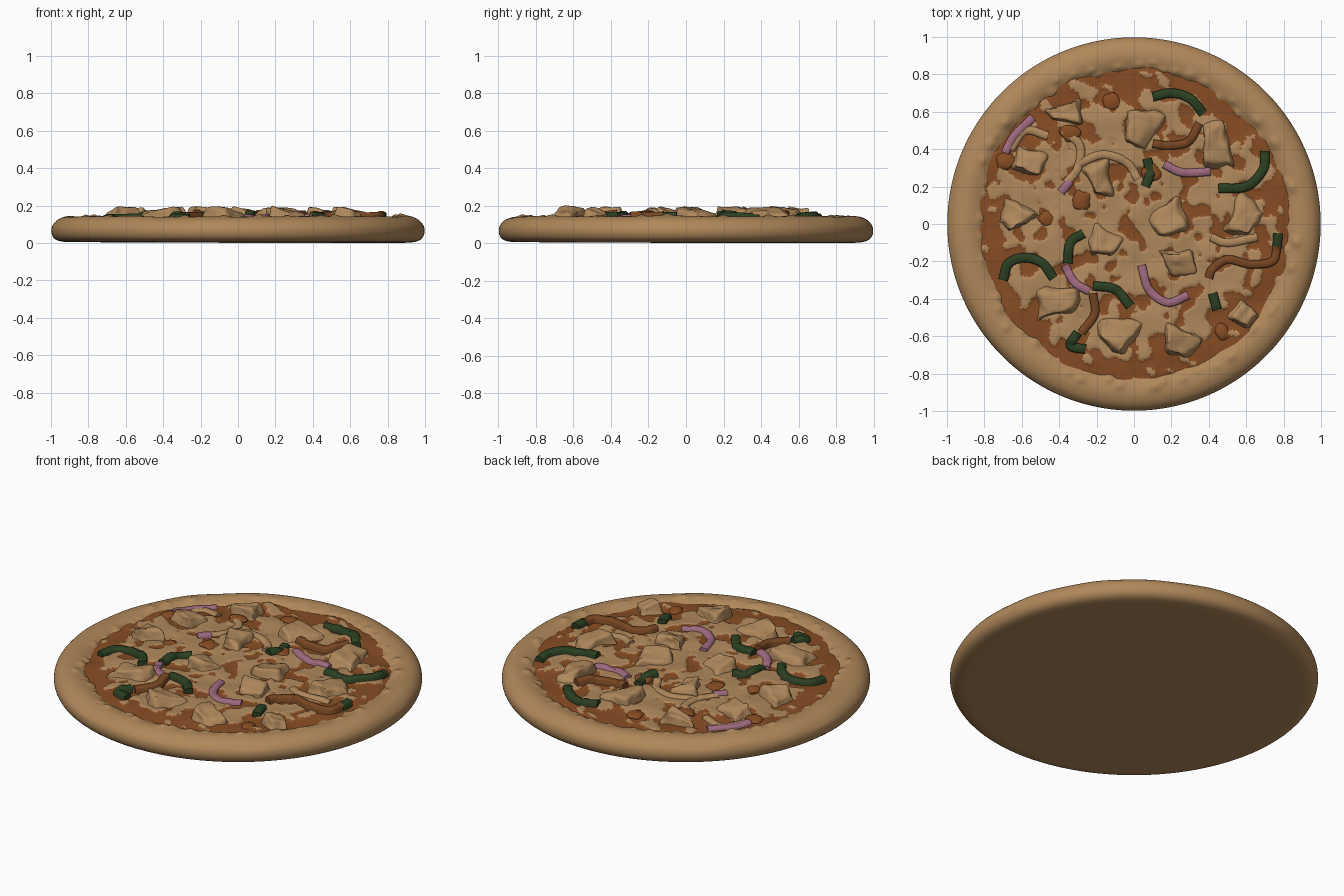
import bpy, bmesh, math, random
from mathutils import Vector, noise

if "Cube" in bpy.data.objects:
    bpy.data.objects.remove(bpy.data.objects["Cube"])

random.seed(4)


def material(name, rgb):
    m = bpy.data.materials.new(name)
    m.diffuse_color = (*rgb, 1)
    m.use_nodes = True
    m.node_tree.nodes["Principled BSDF"].inputs["Base Color"].default_value = m.diffuse_color
    return m


CRUST = material("baked_crust", (0.435, 0.245, 0.102))
CHEESE = material("melted_cheese", (0.435, 0.248, 0.107))
SAUCE = material("tomato_sauce", (0.24, 0.073, 0.017))
GREEN = material("green_pepper_skin", (0.024, 0.05, 0.015))
BROWN = material("roasted_pepper", (0.19, 0.062, 0.016))
ONION = material("red_onion", (0.35, 0.145, 0.215))
CHICKEN = material("chicken", (0.435, 0.248, 0.107))


def finish(bm, name, *mats, angle=60):
    bmesh.ops.recalc_face_normals(bm, faces=bm.faces)
    me = bpy.data.meshes.new(name)
    bm.to_mesh(me)
    bm.free()
    ob = bpy.data.objects.new(name, me)
    bpy.context.collection.objects.link(ob)
    for m in mats:
        me.materials.append(m)
    bpy.ops.object.select_all(action='DESELECT')
    ob.select_set(True)
    bpy.context.view_layer.objects.active = ob
    bpy.ops.object.shade_smooth_by_angle(angle=math.radians(angle))
    return ob


def cheese_amount(x, y):
    """Positive where cheese covers the sauce; thins out towards the rim."""
    p = Vector((0.8 * x - 0.6 * y + 2, 0.6 * x + 0.8 * y, 0.45 * x + 0.3 * y + 0.3))
    n = noise.noise(p * 11) + 0.35 * noise.noise(p * 22 + Vector((5, 3, 1)))
    return n + 0.17 - 0.6 * (math.hypot(x, y) / 0.8) ** 9


def surface(x, y):
    p = Vector((x, y, 0.7))
    r = math.hypot(x, y)
    lift = max(0, min(1, 0.5 + cheese_amount(x, y) * 4))
    return 0.132 - 0.018 * r ** 4 + 0.009 * lift + 0.014 * noise.noise(p * 6)


def spline(pts, steps=8):
    """Smooth path through the points."""
    p = [pts[0] * 2 - pts[1]] + pts + [pts[-1] * 2 - pts[-2]]
    out = []
    for i in range(1, len(p) - 2):
        a, b, c, d = p[i - 1:i + 3]
        for s in range(steps):
            t = s / steps
            out.append(0.5 * (2 * b + (c - a) * t + (2 * a - 5 * b + 4 * c - d) * t * t
                              + (3 * b - a - 3 * c + d) * t ** 3))
    return out + [pts[-1]]


def lathe(rings, seg, zfun):
    """Rings of vertices from the axis outwards."""
    bm = bmesh.new()
    centre = bm.verts.new((0, 0, zfun(0, 0, 0)))
    prev = None
    for i, r in enumerate(rings):
        ring = []
        for k in range(seg):
            a = 2 * math.pi * k / seg
            x, y = r * math.cos(a), r * math.sin(a)
            ring.append(bm.verts.new((x, y, zfun(i, x, y))))
        for k in range(seg):
            j = (k + 1) % seg
            if prev:
                bm.faces.new((prev[k], ring[k], ring[j], prev[j]))
            else:
                bm.faces.new((centre, ring[k], ring[j]))
        prev = ring
    return bm


# soft blisters along the inner edge of the crust: x, y, radius
blisters = []
for i in range(64):
    a = 2 * math.pi * (i + random.uniform(-0.4, 0.4)) / 64
    r = random.uniform(0.80, 0.88)
    blisters.append((r * math.cos(a), r * math.sin(a), random.uniform(0.014, 0.027)))

# crust: underside and puffy rim in one turned profile
outline = [(0.86, 0.004), (0.90, 0.004), (0.935, 0.006), (0.967, 0.014), (0.988, 0.031),
           (0.998, 0.06), (0.992, 0.093), (0.967, 0.122), (0.93, 0.139), (0.89, 0.143),
           (0.85, 0.134), (0.82, 0.118), (0.79, 0.10)]
profile = spline([Vector((r, z, 0)) for r, z in outline], 4)


def crust_height(i, x, y):
    z = profile[i].y
    if i > 24:
        z += 0.006 * noise.noise(Vector((x, y, 0)) * 4)
        z += max(0.6 * s * math.exp(-((x - u) ** 2 + (y - v) ** 2) / s ** 2)
                 for u, v, s in blisters)
    elif i < 16:  # the base sits very slightly tilted
        z -= 0.003 * (x + y) * (1 - i / 16)
    return max(z, 0.0)


finish(lathe([p.x for p in profile], 320, crust_height), "crust", CRUST)

# sauce and cheese layer, coloured by the cheese rule
bm = lathe([0.84 * (i + 1) / 110 for i in range(110)], 360, lambda i, x, y: surface(x, y))
for f in bm.faces:
    c = f.calc_center_median()
    f.material_index = 0 if cheese_amount(c.x, c.y) > 0 else 1
finish(bm, "cheese_and_sauce", CHEESE, SAUCE)

# tomato lumps
bm = bmesh.new()
for x, y in [(-0.12, 0.65), (-0.34, 0.49), (-0.47, 0.03), (0.47, -0.58), (0.09, 0.27),
             (-0.69, 0.33), (-0.28, 0.13)]:
    size = random.uniform(0.04, 0.055)
    for v in bmesh.ops.create_icosphere(bm, subdivisions=3, radius=size)["verts"]:
        k = 1 + 0.5 * noise.noise(v.co * 20 + Vector((x, y, 0)) * 9)
        v.co = Vector((v.co.x * k + x, v.co.y * k + y, v.co.z * 0.4 + surface(x, y)))
finish(bm, "tomato_lumps", SAUCE)

# chicken chunks: four-cornered outlines seen from above
outlines = [
    (-.47, .61, -.30, .67, -.28, .53, -.44, .56), (-.62, .41, -.46, .38, -.50, .25, -.65, .30),
    (-.28, .30, -.14, .35, -.11, .15, -.20, .16), (-.04, .61, .18, .59, .07, .39, -.03, .44),
    (.38, .53, .48, .55, .54, .31, .37, .31), (-.69, .14, -.51, .05, -.67, -.04, -.71, .02),
    (.23, .16, .29, -.03, .14, -.06, .08, .03), (.58, .18, .70, .06, .61, -.06, .48, -.04),
    (-.22, .01, -.05, -.08, -.11, -.16, -.23, -.16), (.13, -.14, .32, -.15, .34, -.27, .21, -.28),
    (-.53, -.35, -.29, -.34, -.31, -.46, -.50, -.51), (-.18, -.49, .06, -.53, -.06, -.70, -.18, -.62),
    (.18, -.53, .37, -.61, .29, -.71, .17, -.69), (.57, -.40, .66, -.48, .61, -.55, .50, -.50)]
for n, o in enumerate(outlines):
    pts = [Vector((o[i], o[i + 1], 0)) for i in range(0, 8, 2)]
    mid = sum(pts, Vector()) / 4
    bm = bmesh.new()
    high = random.randrange(4)
    low = [bm.verts.new(mid + (p - mid) * 1.2 + Vector((0, 0, 0.10))) for p in pts]
    top = [bm.verts.new(mid + (p - mid) * 0.85
                        + Vector((0, 0, (0.196 if i in (high, (high + 1) % 4) else 0.163)
                                  + random.uniform(-0.006, 0.006))))
           for i, p in enumerate(pts)]
    bm.faces.new(low)
    bm.faces.new(top)
    for i in range(4):
        j = (i + 1) % 4
        bm.faces.new((low[i], low[j], top[j], top[i]))
    bmesh.ops.subdivide_edges(bm, edges=bm.edges[:], cuts=9, use_grid_fill=True)
    for _ in range(4):
        bmesh.ops.smooth_vert(bm, verts=bm.verts[:], factor=0.5,
                              use_axis_x=True, use_axis_y=True, use_axis_z=True)
    for v in bm.verts:
        p = v.co + Vector((0, 0, n))
        d = 0.018 * noise.noise_vector(p * 13) + 0.006 * noise.noise_vector(p * 30)
        v.co += Vector((d.x, d.y, d.z * 0.6))
    finish(bm, f"chicken_chunk_{n + 1}", CHICKEN)


def strip(name, coords, mat, width, rise):
    path = spline([Vector((x, y, 0)) for x, y in coords])
    bm = bmesh.new()
    prev = None
    for i, p in enumerate(path):
        t = (path[min(i + 1, len(path) - 1)] - path[max(i - 1, 0)]).normalized()
        side = Vector((-t.y, t.x, 0)) * width / 2
        z = surface(p.x, p.y) + rise
        # rounded-top cross-section
        ring = [bm.verts.new(p + side * s + Vector((0, 0, h))) for s, h in
                ((-1, 0.1), (-1, z - 0.009), (-0.65, z), (0.65, z), (1, z - 0.009), (1, 0.1))]
        if prev:
            for k in range(6):
                j = (k + 1) % 6
                bm.faces.new((prev[k], prev[j], ring[j], ring[k]))
        else:
            bm.faces.new(ring)
        prev = ring
    bm.faces.new(prev)
    finish(bm, name, mat, angle=50)


groups = [
    ("green_pepper_strip", GREEN, 0.05, 0.028, [
        [(.10, .68), (.20, .70), (.30, .67), (.37, .59)],
        [(.70, .39), (.69, .29), (.60, .20), (.45, .19)],
        [(.07, .35), (.085, .27), (.06, .20)],
        [(-.27, -.05), (-.34, -.10), (-.355, -.21)],
        [(-.70, -.30), (-.67, -.21), (-.58, -.18), (-.49, -.21), (-.43, -.29)],
        [(-.22, -.33), (-.10, -.35), (-.02, -.44)],
        [(-.30, -.58), (-.34, -.65), (-.26, -.67)],
        [(.42, -.37), (.445, -.46)], [(.77, -.05), (.765, -.13)]]),
    ("roasted_pepper_strip", BROWN, 0.045, 0.034, [
        [(.765, -.12), (.74, -.20), (.62, -.215), (.50, -.19), (.42, -.24), (.40, -.29)],
        [(.35, .54), (.29, .44), (.18, .42), (.10, .43)],
        [(-.22, -.37), (-.21, -.48), (-.28, -.58)]]),
    ("red_onion_slice", ONION, 0.045, 0.018, [
        [(-.54, .57), (-.64, .47), (-.69, .38)],
        [(.16, .32), (.26, .275), (.41, .28)],
        [(-.37, -.22), (-.32, -.31), (-.24, -.36)],
        [(.04, -.22), (.08, -.35), (.18, -.42), (.29, -.38)],
        [(-.34, .23), (-.39, .17)]]),
    ("cheese_covered_onion", CHEESE, 0.045, 0.014, [
        [(-.38, .50), (-.29, .42), (-.30, .30), (-.36, .22)],
        [(-.30, .32), (-.17, .37), (-.04, .33), (.02, .24)],
        [(-.66, .40), (-.58, .50), (-.46, .47)],
        [(.41, -.07), (.50, -.10), (.66, -.07)]]),
]
for name, mat, width, rise, paths in groups:
    for n, path in enumerate(paths):
        strip(f"{name}_{n + 1}", path, mat, width, rise)
